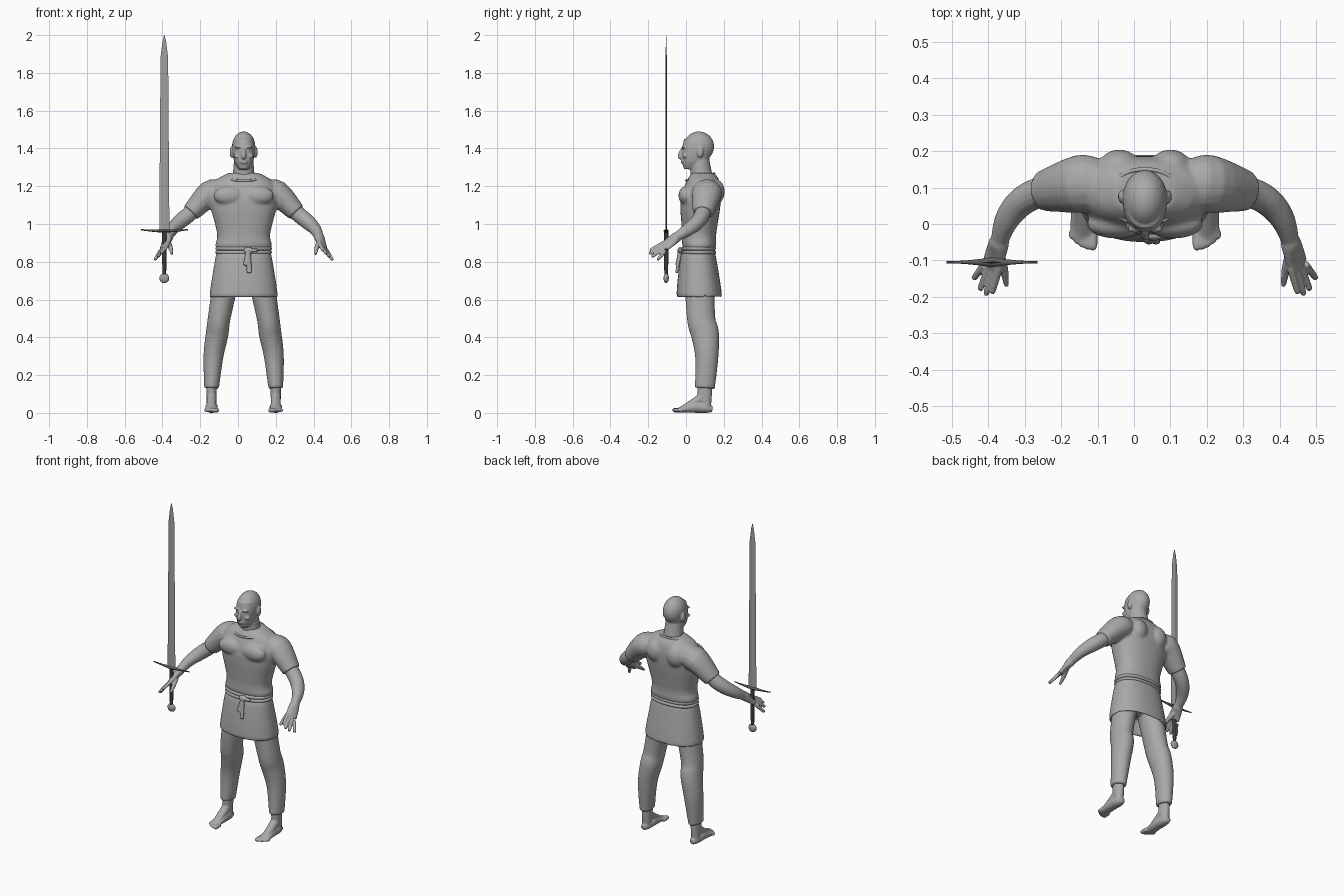
import bpy, bmesh, math
from mathutils import Vector, Matrix

if "Cube" in bpy.data.objects:
    bpy.data.objects.remove(bpy.data.objects["Cube"])

SIDES = {"left": 1, "right": -1}
ACROSS, FORWARD, UPWARD = Vector((1, 0, 0)), Vector((0, 1, 0)), Vector((0, 0, 1))
CENTRE_LINE = ACROSS * .03


def material(name, colour):
    mat = bpy.data.materials.new(name)
    mat.use_nodes = True
    mat.diffuse_color = (*colour, 1)
    mat.node_tree.nodes["Principled BSDF"].inputs["Base Color"].default_value = (*colour, 1)
    return mat


GREY = material("plain grey", (.4, .4, .4))
STEEL = material("blade steel", (.36, .36, .36))
IRON = material("dark iron", (.13, .12, .11))
LEATHER = material("brown leather", (.06, .04, .03))


def resample(rows, steps):
    """Smooth spline through rows of numbers."""
    out = []
    last = len(rows) - 1
    for i in range(last):
        before, start, end, after = (Vector(rows[max(0, min(last, i + k))]) for k in (-1, 0, 1, 2))
        leave, arrive = (end - before) / 2, (after - start) / 2
        for step in range(steps):
            t = step / steps
            ease = t * t * (3 - 2 * t)
            out.append(start.lerp(end, ease) + leave * t * (1 - t) ** 2 - arrive * t * t * (1 - t))
    return out + [Vector(rows[last])]


def skin_rings(bm, rings):
    loops = [[bm.verts.new(point) for point in ring] for ring in rings]
    count = len(loops[0])
    faces = [bm.faces.new((low[i], low[i - 1], high[i - 1], high[i]))
             for low, high in zip(loops, loops[1:]) for i in range(count)]
    faces += [bm.faces.new(loops[0]), bm.faces.new(loops[-1])]
    bmesh.ops.recalc_face_normals(bm, faces=faces)


def tube(bm, *rows, ref=ACROSS, side=1, sides=16, steps=4):
    """Elliptical tube; each row is a point, the radius along ref and the other radius."""
    rows = resample([(*point, wide, *(deep or [wide])) for point, wide, *deep in rows], steps)
    flip = Vector((side, 1, 1))
    points = [row.xyz * flip for row in rows]
    rings = []
    for i, (point, row) in enumerate(zip(points, rows)):
        along = (points[min(i + 1, len(points) - 1)] - points[max(i - 1, 0)]).normalized()
        wide = (ref * flip - along * along.dot(ref * flip)).normalized()
        deep = along.cross(wide)
        angles = [math.tau * k / sides for k in range(sides)]
        rings.append([point + wide * row[3] * math.cos(a) + deep * row[4] * math.sin(a) for a in angles])
    skin_rings(bm, rings)


def oval(height, half_width, front, back, power=2.3, count=40):
    """Level ring, a little squarer than an ellipse."""
    points = []
    for k in range(count):
        c, s = math.cos(math.tau * k / count), math.sin(math.tau * k / count)
        reach = (abs(c) ** power + abs(s) ** power) ** (-1 / power)
        middle, depth = (front + back) / 2, (back - front) / 2
        points.append(Vector((half_width * c * reach, middle + depth * s * reach, height)))
    return points


def loft(bm, *rows):
    skin_rings(bm, [oval(*row) for row in resample(rows, 3)])


def ball(bm, centre, size, side=1):
    place = Matrix.Translation(Vector(centre) * Vector((side, 1, 1)))
    bmesh.ops.create_uvsphere(bm, u_segments=20, v_segments=14, radius=1,
                              matrix=place @ Matrix.Diagonal((*size, 1)))


def finish(bm, name, mat, voxel=0, smooth_angle=0):
    mesh = bpy.data.meshes.new(name)
    bm.to_mesh(mesh)
    bm.free()
    mesh.materials.append(mat)
    part = bpy.data.objects.new(name, mesh)
    bpy.context.collection.objects.link(part)
    part.location = CENTRE_LINE
    if voxel:
        fuse = part.modifiers.new("fuse", 'REMESH')
        fuse.mode, fuse.voxel_size, fuse.use_smooth_shade = 'VOXEL', voxel, True
        soften = part.modifiers.new("soften", 'SMOOTH')
        soften.factor, soften.iterations = .5, 3
    if smooth_angle:
        bpy.ops.object.select_all(action='DESELECT')
        part.select_set(True)
        bpy.context.view_layer.objects.active = part
        bpy.ops.object.shade_smooth_by_angle(angle=math.radians(smooth_angle))


def cord(name, points, radius):
    """Closed round cord through points."""
    curve = bpy.data.curves.new(name, 'CURVE')
    curve.dimensions, curve.bevel_depth, curve.bevel_resolution = '3D', radius, 3
    spline = curve.splines.new('POLY')
    spline.points.add(len(points) - 1)
    for target, point in zip(spline.points, points):
        target.co = (*point, 1)
    spline.use_cyclic_u = True
    curve.materials.append(GREY)
    part = bpy.data.objects.new(name, curve)
    bpy.context.collection.objects.link(part)
    part.location = CENTRE_LINE


# Joints of the left side, measured from the centre line
SHOULDER = Vector((.18, .11, 1.16))
SLEEVE_END = Vector((.28, .09, 1.06))
ELBOW = Vector((.34, .06, 1.01))
FOREARM = Vector((.38, .01, .97))
WRIST = Vector((.4, -.05, .93))
INDEX, PINKY = Vector((.4, -.12, .9)), Vector((.44, -.11, .86))
INDEX_TIP, PINKY_TIP = Vector((.42, -.19, .86)), Vector((.47, -.15, .81))
KNUCKLES = (INDEX + PINKY) / 2
HIP, THIGH, KNEE = Vector((.09, .07, .72)), Vector((.13, .08, .5)), Vector((.14, .1, .42))
CALF, ANKLE = Vector((.16, .11, .3)), Vector((.17, .1, .13))

# Tunic: torso, bloused waist and flared skirt with a hollow hem, then sleeves
bm = bmesh.new()
loft(bm, (1.27, .08, .03, .15), (1.22, .16, 0, .18), (1.12, .18, -.03, .185), (.95, .14, -.02, .16),
     (.89, .15, -.02, .16), (.86, .14, -.01, .15), (.82, .15, -.03, .16), (.63, .18, -.05, .19),
     (.62, .17, -.03, .18), (.7, .15, -.02, .16))
for side in SIDES.values():
    tube(bm, (SHOULDER - ACROSS * .05, .07), (SHOULDER, .08, .07), (SLEEVE_END, .056, .05),
         ref=FORWARD, side=side)
    chest, shoulder_blade = (.08, 0, 1.15), (.07, .15, 1.17)
    ball(bm, chest, (.08, .04, .05), side)
    ball(bm, shoulder_blade, (.06, .055, .07), side)
finish(bm, "tunic", GREY, voxel=.008)

# Neckline trim, dipping at the front
cord("collar", [p + UPWARD * (p.y - .08) / 4 for p in oval(1.25, .09, 0, .15)], .006)

# Belt of two cords with a knot and hanging ends
for name, height in (("upper_belt", .87), ("lower_belt", .85)):
    cord(name, oval(height, .14, -.015, .15), .01)
bm = bmesh.new()
knot = Vector((.025, -.03, .86))
ball(bm, knot, (.026, .016, .018))
for sideways, drop in ((.005, .12), (-.015, .08)):
    end = knot + ACROSS * sideways - FORWARD * .02 - UPWARD * drop
    tube(bm, (knot, .012), (end, .014, .007))
tube(bm, (knot, .01), (knot + ACROSS * .05, .01), ref=UPWARD)
finish(bm, "belt_knot", GREY, voxel=.004)

# Trousers
bm = bmesh.new()
ball(bm, (0, .07, .76), (.13, .08, .08))
for side in SIDES.values():
    tube(bm, (HIP, .07, .08), (THIGH, .06, .075), (KNEE, .06, .075), (CALF, .053, .062), (ANKLE, .039, .053),
         side=side, sides=24)
finish(bm, "trousers", GREY, voxel=.008)

# Head: neck, skull, jaw and features
bm = bmesh.new()
tube(bm, ((0, .09, 1.2), .065), ((0, .08, 1.27), .057), ((0, .07, 1.36), .05))
ball(bm, (0, .068, 1.41), (.062, .081, .08))
loft(bm, (1.29, .025, -.01, .05), (1.33, .05, -.02, .11), (1.4, .06, -.02, .14), (1.45, .05, -.01, .13))
tube(bm, ((0, -.02, 1.4), .007), ((0, -.033, 1.36), .012), ((0, -.02, 1.35), .01))
for lip in (1.335, 1.325):
    ball(bm, (0, -.02, lip), (.02, .007, .005))
for side in SIDES.values():
    brow, cheek, ear = (.026, -.013, 1.405), (.035, -.005, 1.36), (.064, .075, 1.38)
    ball(bm, brow, (.024, .011, .006), side)
    ball(bm, cheek, (.018, .012, .012), side)
    ball(bm, ear, (.01, .018, .03), side)
finish(bm, "head", GREY, voxel=.0045)

for label, side in SIDES.items():
    # Bare arm with an open hand
    bm = bmesh.new()
    tube(bm, (SHOULDER, .04), (SLEEVE_END, .042), (ELBOW, .04), (FOREARM, .035, .032), (WRIST, .024),
         ref=FORWARD, side=side)
    tube(bm, (WRIST.lerp(FOREARM, .1), .026), (WRIST.lerp(KNUCKLES, .1), .03, .026),
         (WRIST.lerp(KNUCKLES, .5), .034, .018), (KNUCKLES, .035, .013), ref=PINKY - INDEX, side=side)
    for finger in range(4):
        across = finger / 3
        base = INDEX.lerp(PINKY, across)
        tip = INDEX_TIP.lerp(PINKY_TIP, across) - FORWARD * .02 * math.sin(math.pi * across)
        tube(bm, (base, .011), (base.lerp(tip, .9), .009), (tip, .005), side=side, sides=10)
    thumb_tip = Vector((.38, -.17, .84))
    tube(bm, (WRIST.lerp(KNUCKLES, .3), .018), (WRIST.lerp(thumb_tip, .6), .013), (thumb_tip, .007),
         ref=FORWARD, side=side, sides=10)
    finish(bm, f"{label}_arm", GREY, voxel=.004)

    # Bare foot: ankle, sole, instep and five toes
    bm = bmesh.new()
    heel, arch, ball_of_foot = Vector((.17, .14, .02)), Vector((.17, .05, .03)), Vector((.172, -.04, .014))
    tube(bm, (ANKLE + UPWARD * .04, .028, .038), (ANKLE - UPWARD * .05, .027, .037),
         (heel.lerp(arch, .3), .025, .02), side=side)
    tube(bm, (heel, .016), (heel.lerp(arch, .4), .029, .025), (arch, .033, .03), (ball_of_foot, .034, .012),
         side=side)
    tube(bm, (ANKLE - UPWARD * .02, .024), (ANKLE.lerp(arch, .6), .026), (ball_of_foot, .022, .01), side=side)
    for toe in range(5):
        size = .0125 - toe / 1000
        root = ball_of_foot + ACROSS * (toe - 2) * .0145 + FORWARD * .02
        tip = root - FORWARD * (.05 - toe * toe / 500)
        tube(bm, (root, size), (root.lerp(tip, .8), size), (tip - UPWARD * .004, size / 2), side=side, sides=10)
    finish(bm, f"{label}_foot", GREY, voxel=.0045)

# Sword: diamond-section blade, tapered guard, grip and disc pommel
GUARD = Vector((-.42, -.105, .963))
bm = bmesh.new()
tube(bm, *((GUARD + UPWARD * rise, width, width / 6)
           for rise, width in ((0, .027), (.92, .02), (1, .01), (1.037, .001))), sides=4, steps=1)
finish(bm, "sword_blade", STEEL)

bm = bmesh.new()
reaches = [k / 6 for k in range(-6, 7)]
tube(bm, *((GUARD + ACROSS * t / 8 + UPWARD * t * t * .007, .003 + .011 * (1 - abs(t)) ** 2,
            .003 + .006 * (1 - abs(t))) for t in reaches), ref=FORWARD, sides=8, steps=1)
finish(bm, "sword_guard", IRON, smooth_angle=50)

bm = bmesh.new()
pommel = GUARD - UPWARD * .25
tube(bm, (pommel, .009), (GUARD.lerp(pommel, .5), .012), (GUARD, .011))
finish(bm, "sword_grip", LEATHER, smooth_angle=50)

bm = bmesh.new()
ball(bm, pommel, (.026, .014, .026))
finish(bm, "sword_pommel", STEEL, smooth_angle=50)
